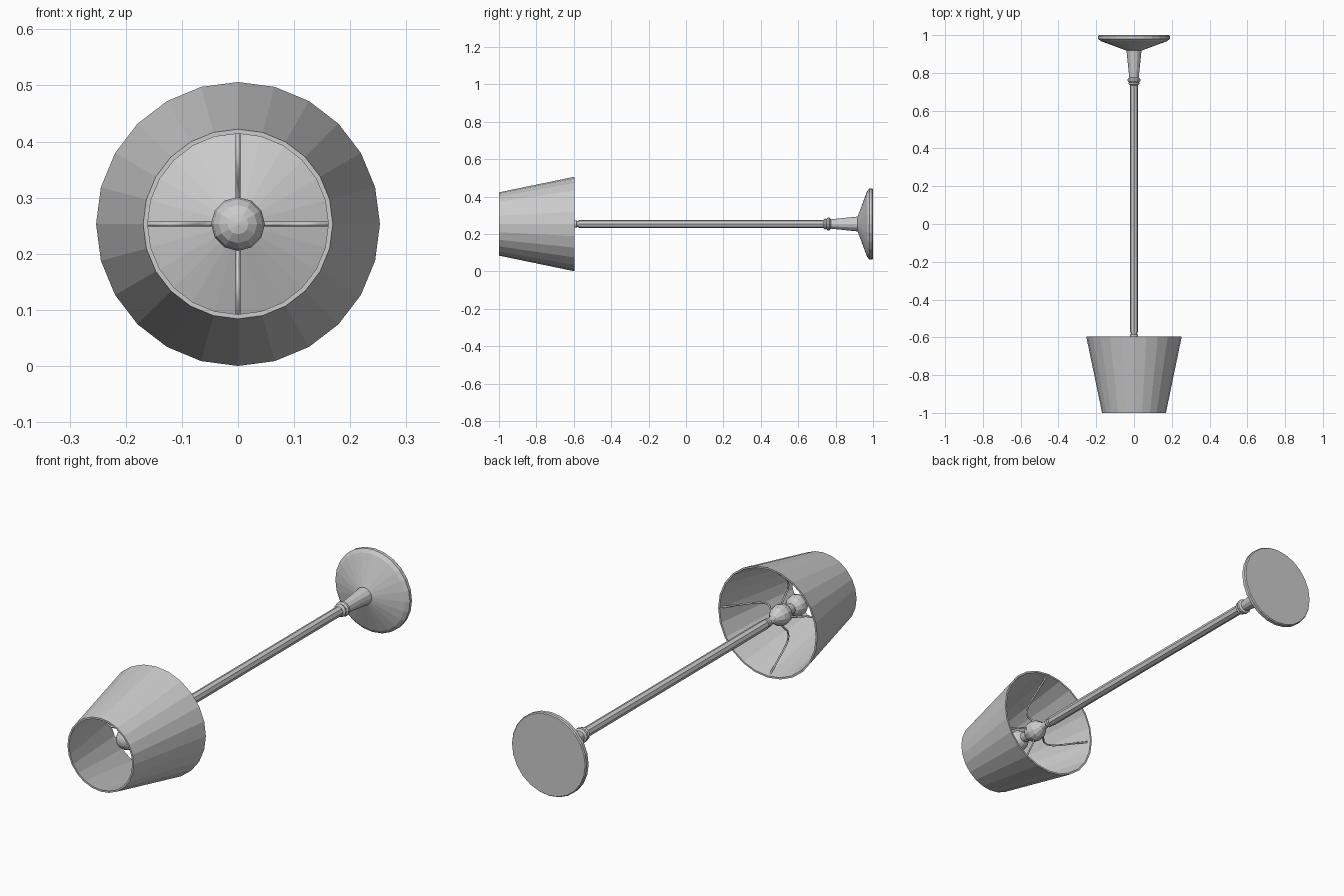
import bpy, bmesh, math
from mathutils import Vector

if "Cube" in bpy.data.objects:
    bpy.data.objects.remove(bpy.data.objects["Cube"])

AXIS_Z = 0.253  # height of the lamp's long axis


def lathe(name, profile, sides, closed=False):
    """Spin (y, radius) points around the long axis; flat facets."""
    bm = bmesh.new()
    rings = []
    for y, r in profile:
        ring = []
        for i in range(sides):
            a = 2 * math.pi * i / sides
            ring.append(bm.verts.new((r * math.sin(a), y, AXIS_Z + r * math.cos(a))))
        rings.append(ring)
    pairs = list(zip(rings, rings[1:]))
    if closed:
        pairs.append((rings[-1], rings[0]))
    else:
        bm.faces.new(rings[0])
        bm.faces.new(rings[-1])
    for a, b in pairs:
        for i in range(sides):
            j = (i + 1) % sides
            bm.faces.new((a[i], a[j], b[j], b[i]))
    bmesh.ops.recalc_face_normals(bm, faces=bm.faces)
    mesh = bpy.data.meshes.new(name)
    bm.to_mesh(mesh)
    bm.free()
    obj = bpy.data.objects.new(name, mesh)
    bpy.context.collection.objects.link(obj)
    return obj


def wire(name, points, radius):
    """Thin low-poly tube through the points."""
    curve = bpy.data.curves.new(name, 'CURVE')
    curve.dimensions = '3D'
    curve.bevel_depth = radius
    curve.bevel_resolution = 0
    curve.use_fill_caps = True
    spline = curve.splines.new('POLY')
    spline.points.add(len(points) - 1)
    for p, co in zip(spline.points, points):
        p.co = (*co, 1)
    obj = bpy.data.objects.new(name, curve)
    bpy.context.collection.objects.link(obj)


# Hollow tapered shade, open at both ends
lathe("shade", [(-1, 0.169), (-0.595, 0.253), (-0.595, 0.245), (-1, 0.161)], 24, closed=True)

# Round foot
lathe("base", [(1, 0.186), (0.995, 0.19), (0.98, 0.19), (0.968, 0.175), (0.918, 0.04)], 24)

# Tapered neck and collar above the foot
lathe("neck", [(0.925, 0.04), (0.91, 0.039), (0.765, 0.024)], 12)
lathe("collar", [(0.775, 0.024), (0.768, 0.034), (0.758, 0.034), (0.75, 0.027),
                 (0.742, 0.03), (0.733, 0.02)], 12)

# Long pole
lathe("pole", [(0.745, 0.022), (-0.575, 0.022)], 8)

# Socket with its small ring
lathe("socket", [(-0.575, 0.015), (-0.582, 0.015), (-0.585, 0.02), (-0.598, 0.02),
                 (-0.605, 0.014), (-0.63, 0.018), (-0.665, 0.042), (-0.69, 0.047),
                 (-0.715, 0.042), (-0.735, 0.026), (-0.77, 0.022)], 12)

# Faceted bulb
R = 0.048
bulb = [(-0.806 - R * math.cos(math.pi * k / 8), max(R * math.sin(math.pi * k / 8), 0.002))
        for k in range(9)]
lathe("bulb", bulb, 12)

# Four bent wires that hold the shade
path = [(0.022, -0.69), (0.055, -0.70), (0.075, -0.72), (0.095, -0.74), (0.12, -0.747),
        (0.145, -0.737), (0.17, -0.71), (0.243, -0.612)]
for n in range(4):
    c, s = round(math.cos(n * math.pi / 2)), round(math.sin(n * math.pi / 2))
    wire(f"shade_wire_{n + 1}", [Vector((r * c, y, AXIS_Z + r * s)) for r, y in path], 0.0045)
